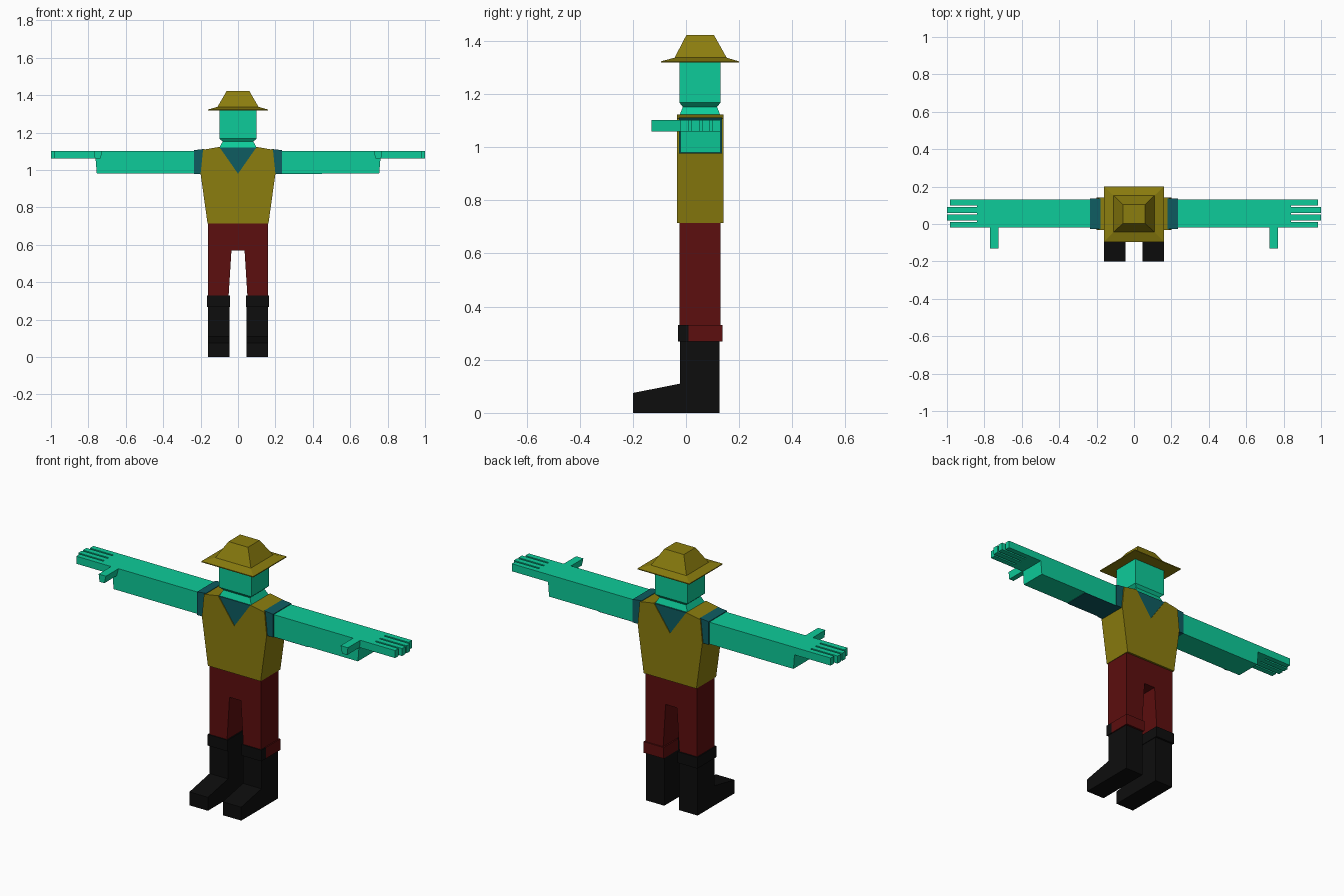
import bpy, bmesh

if "Cube" in bpy.data.objects:
    bpy.data.objects.remove(bpy.data.objects["Cube"])


def mat(name, rgb):
    m = bpy.data.materials.new(name)
    m.diffuse_color = (*rgb, 1)
    m.use_nodes = True
    m.node_tree.nodes["Principled BSDF"].inputs["Base Color"].default_value = m.diffuse_color
    return m


SKIN = mat("green_skin", (0.004, 0.60, 0.32))
STRAW = mat("olive_yellow", (0.258, 0.205, 0.0044))
RED = mat("dark_red", (0.107, 0.0044, 0.0044))
BLACK = mat("black", (0.004, 0.004, 0.004))
TEAL = mat("dark_teal", (0.0044, 0.107, 0.12))


def finish(bm, name, *mats):
    bmesh.ops.recalc_face_normals(bm, faces=bm.faces[:])
    me = bpy.data.meshes.new(name)
    bm.to_mesh(me)
    bm.free()
    ob = bpy.data.objects.new(name, me)
    bpy.context.collection.objects.link(ob)
    for m in mats:
        me.materials.append(m)
    return ob


def loft(name, m, levels):
    """Stack of rectangles (x0, x1, y0, y1, z) joined into one solid."""
    bm = bmesh.new()
    rings = [[bm.verts.new(p) for p in ((a, c, z), (b, c, z), (b, d, z), (a, d, z))]
             for a, b, c, d, z in levels]
    for lo, hi in zip(rings, rings[1:]):
        for i in range(4):
            j = (i + 1) % 4
            bm.faces.new((lo[i], lo[j], hi[j], hi[i]))
    bm.faces.new(rings[0])
    bm.faces.new(rings[-1])
    return finish(bm, name, m)


def box(name, m, x0, x1, y0, y1, z0, z1):
    return loft(name, m, [(x0, x1, y0, y1, z0), (x0, x1, y0, y1, z1)])


def prism(name, m, pts, lo, hi, axis):
    """Profile extruded along x (points are y, z) or y (points are x, z)."""
    bm = bmesh.new()
    place = (lambda p, t: (t, *p)) if axis == "x" else (lambda p, t: (p[0], t, p[1]))
    a = [bm.verts.new(place(p, lo)) for p in pts]
    b = [bm.verts.new(place(p, hi)) for p in pts]
    bm.faces.new(a)
    bm.faces.new(b)
    for i in range(len(pts)):
        j = (i + 1) % len(pts)
        bm.faces.new((a[i], a[j], b[j], b[i]))
    return finish(bm, name, m)


# hat: brim and crown
loft("hat", STRAW, [(-.16, .16, -.095, .20, 1.318), (-.16, .16, -.095, .20, 1.323),
                    (-.11, .11, -.043, .153, 1.337), (-.06, .06, .002, .105, 1.423)])

# head with tapered neck
loft("head", SKIN, [(-.10, .10, -.025, .13, 1.118), (-.082, .082, -.012, .117, 1.152),
                    (-.10, .10, -.025, .13, 1.168), (-.10, .10, -.025, .13, 1.32)])

# vest with a V neck in front and back, shirt filling the V
right = [(.163, .715), (.20, .98), (.187, 1.108), (.10, 1.123)]
prism("vest", STRAW, right + [(0, .98)] + [(-x, z) for x, z in reversed(right)],
      -.033, .141, "y")
prism("shirt_neck", TEAL, [(.103, 1.12), (0, .975), (-.103, 1.12)], -.029, .137, "y")

# trousers with tapering legs
leg = [(.16, .72), (.16, .30), (.052, .30), (.035, .57)]
prism("trousers", RED, leg + [(-x, z) for x, z in reversed(leg)], -.025, .13, "y")

boot = [(-.2, 0), (.126, 0), (.126, .30), (-.022, .30), (-.022, .11), (-.2, .075)]
for s, side in ((-1, "left"), (1, "right")):
    def sx(a, b):
        return sorted((s * a, s * b))

    # sleeve and arm
    prism(side + "_sleeve", TEAL, [(s * .18, .977), (s * .235, .977), (s * .235, 1.106),
                                   (s * .18, 1.112)], -.026, .135, "y")
    prism(side + "_arm", SKIN, [(s * .225, .98), (s * .755, .98), (s * .765, 1.102),
                                (s * .225, 1.102)], -.02, .13, "y")
    # palm, thumb and four fingers
    box(side + "_palm", SKIN, *sx(.74, .84), -.02, .13, 1.06, 1.102)
    prism(side + "_thumb", SKIN, [(s * .735, 1.06), (s * .765, 1.06), (s * .77, 1.102),
                                  (s * .725, 1.102)], -.13, -.01, "y")
    for i, tip in enumerate((.985, 1.0, 1.0, .985)):
        y = -.02 + i * .04
        box(f"{side}_finger_{i + 1}", SKIN, *sx(.83, tip), y, y + .03, 1.06, 1.102)
    # boot and turned cuff
    prism(side + "_boot", BLACK, boot, *sx(.046, .16), "x")
    split = .01 if s > 0 else .137
    box(side + "_cuff", BLACK, *sx(.043, .166), -.031, split, .268, .33)
    if s > 0:
        box("right_cuff_back", RED, *sx(.043, .166), split, .137, .268, .33)

# shirt patch under the right arm
box("underarm_patch", TEAL, .23, .45, -.02, .13, .977, .981)
